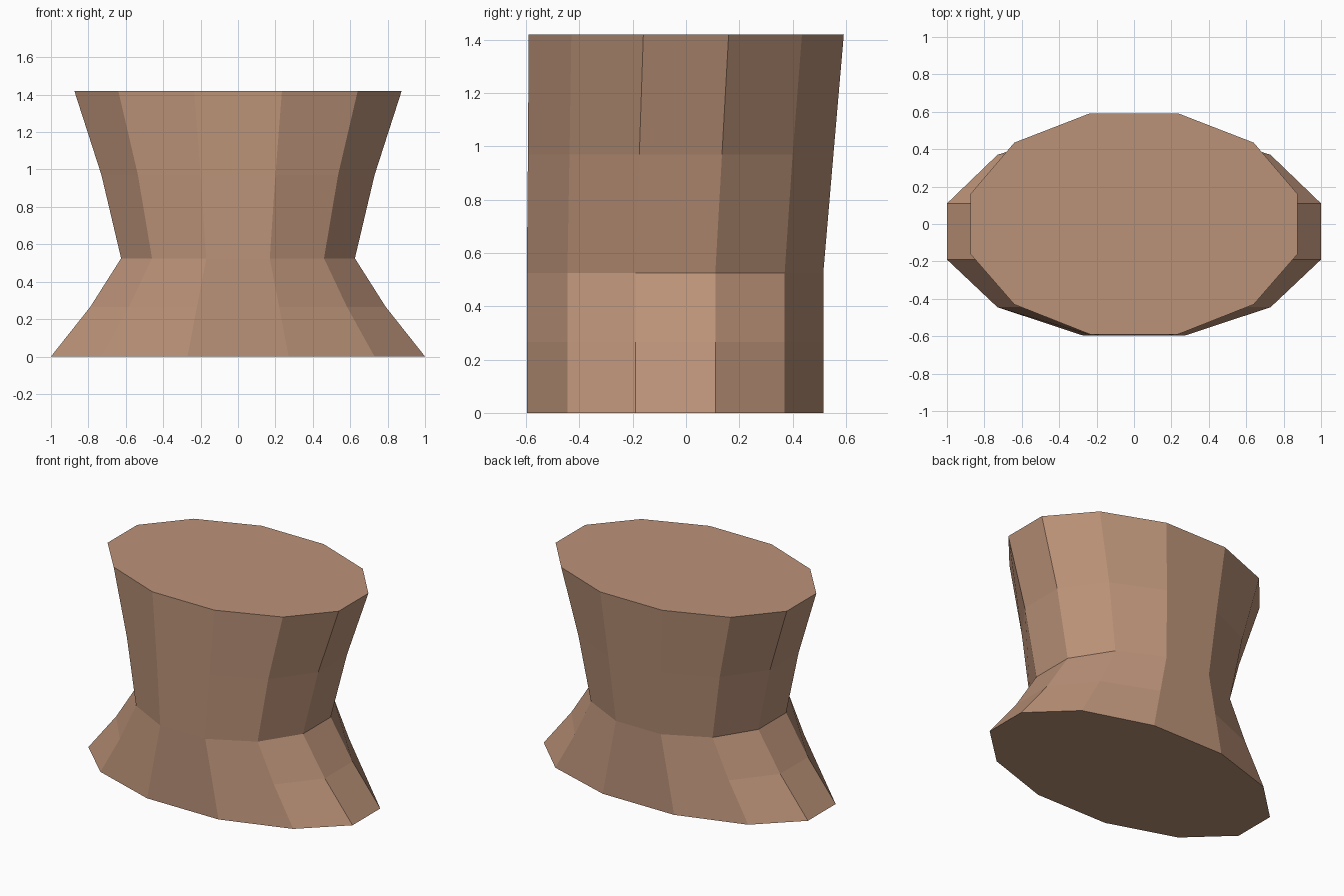
import bpy, bmesh

if "Cube" in bpy.data.objects:
    bpy.data.objects.remove(bpy.data.objects["Cube"])

# Clay colour
clay = bpy.data.materials.new("clay_brown")
clay.diffuse_color = (0.50, 0.29, 0.19, 1)
clay.use_nodes = True
clay.node_tree.nodes["Principled BSDF"].inputs["Base Color"].default_value = clay.diffuse_color

# Each ring: height, three half-widths (outer to inner),
# three back depths and three front depths (outer to inner)
RINGS = [
    (0.00, (1.00, 0.73, 0.27), (0.11, 0.37, 0.515), (-0.19, -0.445, -0.597)),
    (0.265, (0.79, 0.583, 0.22), (0.11, 0.37, 0.515), (-0.19, -0.445, -0.597)),
    (0.525, (0.625, 0.46, 0.17), (0.11, 0.37, 0.515), (-0.19, -0.445, -0.597)),
    (0.97, (0.73, 0.535, 0.20), (0.135, 0.40, 0.553), (-0.175, -0.437, -0.593)),
    (1.42, (0.875, 0.64, 0.235), (0.16, 0.435, 0.592), (-0.16, -0.43, -0.59)),
]


def outline(widths, back, front):
    """Twelve-sided mirrored outline, anticlockwise from the right side."""
    right = list(zip(widths[::-1], front[::-1])) + list(zip(widths, back))
    return right + [(-x, y) for x, y in reversed(right)]


# Waisted pedestal lofted through the rings, with flat caps
bm = bmesh.new()
loops = [[bm.verts.new((x, y, z)) for x, y in outline(w, b, f)]
         for z, w, b, f in RINGS]
for low, high in zip(loops, loops[1:]):
    for i in range(12):
        j = (i + 1) % 12
        bm.faces.new((low[i], low[j], high[j], high[i]))
bm.faces.new(loops[0][::-1])
bm.faces.new(loops[-1])
bmesh.ops.recalc_face_normals(bm, faces=bm.faces)

mesh = bpy.data.meshes.new("pedestal")
bm.to_mesh(mesh)
bm.free()
mesh.materials.append(clay)
pedestal = bpy.data.objects.new("pedestal", mesh)
bpy.context.collection.objects.link(pedestal)
